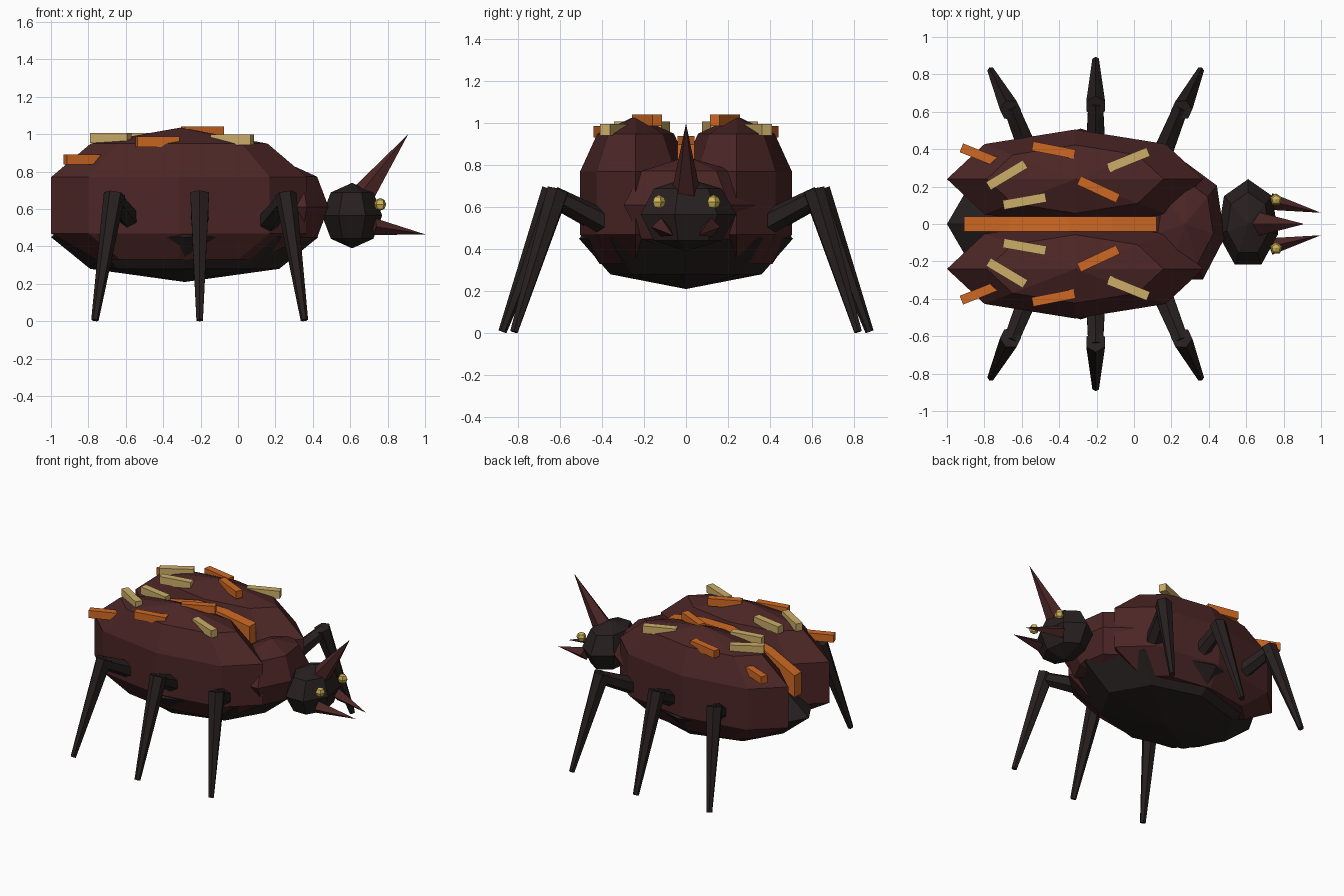
import bpy, bmesh, math
from mathutils import Vector, Matrix

cube = bpy.data.objects.get("Cube")
if cube:
    bpy.data.objects.remove(cube, do_unlink=True)


def material(name, rgb):
    m = bpy.data.materials.new(name)
    m.use_nodes = True
    m.diffuse_color = (*rgb, 1)
    m.node_tree.nodes["Principled BSDF"].inputs["Base Color"].default_value = (*rgb, 1)
    return m


MAROON = material("maroon shell", (0.072, 0.019, 0.019))
DARK = material("dark brown", (0.021, 0.014, 0.014))
ORANGE = material("orange", (0.62, 0.14, 0.017))
TAN = material("tan", (0.60, 0.42, 0.14))
GOLD = material("gold eye", (0.62, 0.46, 0.09))


def add_object(name, bm, mat):
    bmesh.ops.recalc_face_normals(bm, faces=bm.faces[:])
    me = bpy.data.meshes.new(name)
    bm.to_mesh(me)
    bm.free()
    me.materials.append(mat)
    ob = bpy.data.objects.new(name, me)
    bpy.context.scene.collection.objects.link(ob)
    return ob


def ball(name, centre, radii, segs, mat, turn=0.0, rings=4):
    bm = bmesh.new()
    bmesh.ops.create_uvsphere(bm, u_segments=segs, v_segments=rings, radius=1)
    # first vertex column is turned to the wanted direction before scaling
    v = max(bm.verts, key=lambda w: (round(w.co.xy.length, 3), w.co.y))
    start = math.atan2(v.co.y, v.co.x)
    spin = Matrix.Rotation(turn - start, 4, 'Z')
    bm.transform(Matrix.Translation(centre) @ Matrix.Diagonal((*radii, 1)) @ spin)
    return add_object(name, bm, mat)


def spike(name, a, b, r1, r2, segs, mat):
    """Tapered prism or cone from a to b."""
    a, b = Vector(a), Vector(b)
    d = b - a
    bm = bmesh.new()
    bmesh.ops.create_cone(bm, cap_ends=True, segments=segs, radius1=r1,
                          radius2=r2, depth=d.length)
    rot = d.to_track_quat('Z', 'Y').to_matrix().to_4x4()
    bm.transform(Matrix.Translation((a + b) / 2) @ rot)
    bmesh.ops.remove_doubles(bm, verts=bm.verts[:], dist=1e-5)
    return add_object(name, bm, mat)


# belly, thorax and head
ball("belly", (-0.285, 0, 0.45), (0.715, 0.51, 0.24), 8, DARK, math.pi / 2)
ball("thorax", (0.275, 0, 0.61), (0.215, 0.33, 0.23), 7, MAROON, math.pi / 2)
ball("head", (0.61, 0, 0.565), (0.165, 0.24, 0.175), 7, DARK, math.pi / 2)

# horn on the head
spike("horn", (0.67, 0, 0.67), (0.91, 0, 1.0), 0.07, 0.0, 5, MAROON)


def wing_case(name, side):
    """Long dome with straight sides, lofted from octagon rings."""
    bm = bmesh.new()
    rings = []
    for z, s in [(0.33, 0.65), (0.47, 1), (0.77, 1), (0.95, 0.69)]:
        rings.append([bm.verts.new((-0.315 + 0.685 * s * math.cos(k * math.pi / 4),
                                    side * 0.24 + 0.265 * s * math.sin(k * math.pi / 4), z))
                      for k in range(8)])
    top = bm.verts.new((-0.31, side * 0.24, 1.035))
    bm.faces.new(rings[0])
    for k in range(8):
        n = (k + 1) % 8
        for lo, hi in zip(rings, rings[1:]):
            bm.faces.new((lo[k], lo[n], hi[n], hi[k]))
        bm.faces.new((rings[-1][k], rings[-1][n], top))
    return add_object(name, bm, MAROON)


# dashes on the wing cases: x, y, z, angle, colour
DASHES = [(-0.83, 0.37, 0.865, -22, ORANGE), (-0.43, 0.395, 0.96, -11, ORANGE),
          (-0.19, 0.185, 1.015, -25, ORANGE), (-0.68, 0.262, 0.98, 31, TAN),
          (-0.585, 0.122, 0.98, 10, TAN), (-0.03, 0.343, 0.97, 22, TAN)]


def dash(name, x, y, z, angle, mat):
    bm = bmesh.new()
    bmesh.ops.create_cube(bm, size=1)
    bm.transform(Matrix.Translation((x, y, z)) @ Matrix.Rotation(math.radians(angle), 4, 'Z')
                 @ Matrix.Diagonal((0.23 if x > -0.8 else 0.2, 0.05, 0.055, 1)))
    return add_object(name, bm, mat)


# legs: hip x, knee x, knee y, foot x, foot y
LEGS = {"front": (0.12, 0.255, 0.61, 0.355, 0.82),
        "middle": (-0.205, -0.205, 0.63, -0.205, 0.875),
        "rear": (-0.53, -0.66, 0.61, -0.765, 0.82)}

for label, side in (("left", 1), ("right", -1)):
    wing_case(label + "_wing_case", side)
    for i, (x, y, z, angle, mat) in enumerate(DASHES):
        dash(f"{label}_shell_dash_{i + 1}", x, side * y, z, side * angle, mat)
    for part, (hx, kx, ky, fx, fy) in LEGS.items():
        spike(f"{label}_{part}_upper_leg", (hx, side * 0.3, 0.48),
              (kx, side * (ky + 0.02), 0.655), 0.065, 0.045, 6, DARK)
        spike(f"{label}_{part}_lower_leg", (kx, side * ky, 0.68),
              (fx, side * fy, 0.006), 0.058, 0.02, 6, DARK)
    ball(label + "_eye", (0.76, side * 0.13, 0.625), (0.034, 0.034, 0.034), 5, GOLD, math.pi / 2)
    spike(label + "_mandible", (0.73, side * 0.12, 0.505), (1.0, side * 0.06, 0.465),
          0.045, 0.0, 4, MAROON)

# arched stripe along the seam of the wing cases
bm = bmesh.new()
previous = None
for x, z in [(-0.91, 0.75), (-0.67, 0.87), (-0.35, 0.94), (-0.12, 0.94), (0.12, 0.9)]:
    loop = [bm.verts.new((x, y, z + dz))
            for y, dz in ((-0.04, 0), (0.04, 0), (0.04, -0.16), (-0.04, -0.16))]
    if previous:
        for k in range(4):
            n = (k + 1) % 4
            bm.faces.new((previous[k], previous[n], loop[n], loop[k]))
    else:
        bm.faces.new(loop)
    previous = loop
bm.faces.new(previous)
add_object("seam_stripe", bm, ORANGE)
